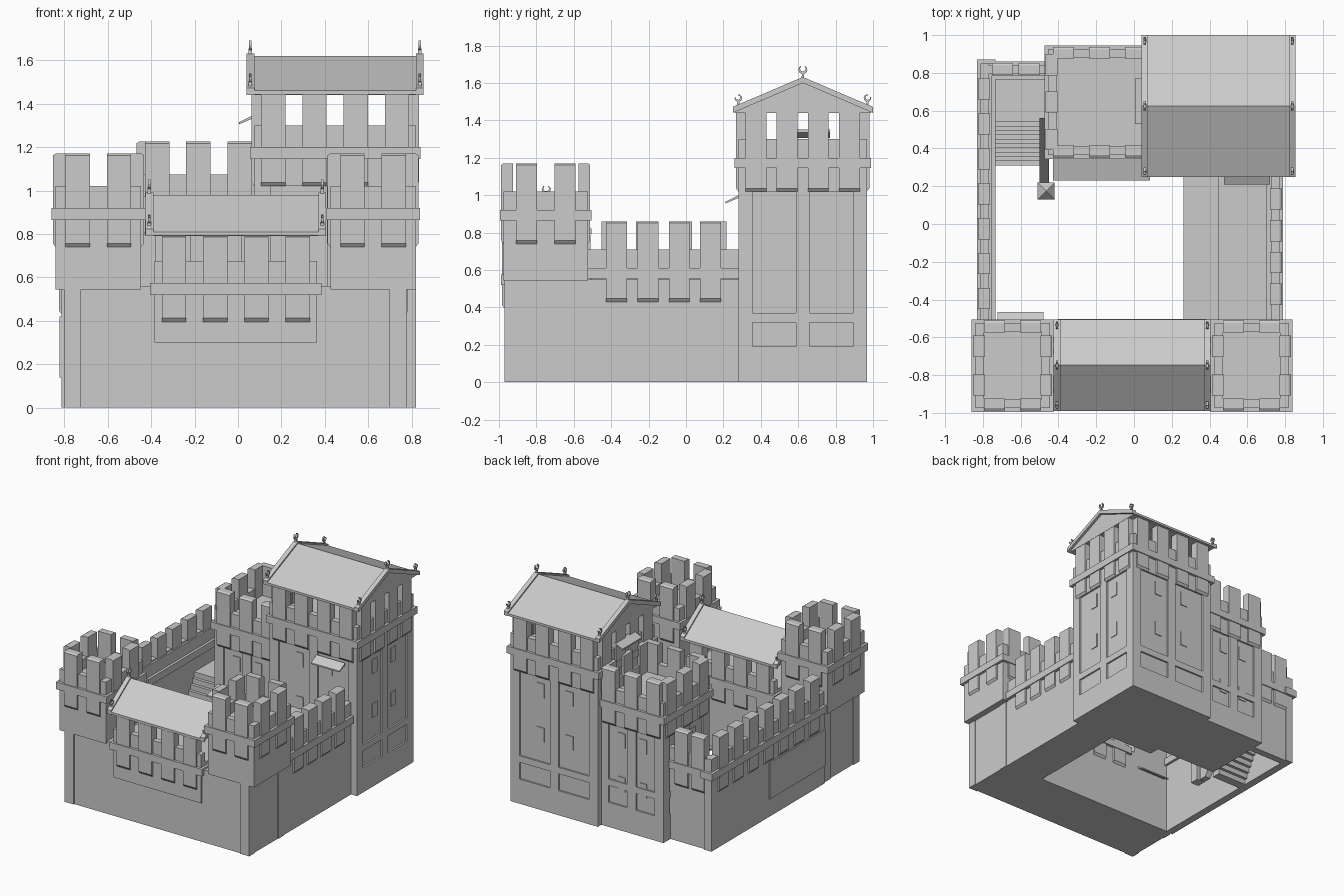
import bpy, bmesh, math
from mathutils import Matrix, Vector

if "Cube" in bpy.data.objects:
    bpy.data.objects.remove(bpy.data.objects["Cube"])

stone = bpy.data.materials.new("pale_stone")
stone.use_nodes = True
GREY = (0.6, 0.6, 0.6, 1)
stone.diffuse_color = GREY
stone.node_tree.nodes["Principled BSDF"].inputs["Base Color"].default_value = GREY

I = Matrix.Identity(4)
BACK, LEFT, FRONT, RIGHT = range(4)
ALL = (BACK, LEFT, FRONT, RIGHT)


def finish(name, bm):
    bmesh.ops.recalc_face_normals(bm, faces=bm.faces)
    me = bpy.data.meshes.new(name)
    bm.to_mesh(me)
    bm.free()
    me.materials.append(stone)
    ob = bpy.data.objects.new(name, me)
    bpy.context.collection.objects.link(ob)


def box(bm, x0, x1, y0, y1, z0, z1, m=I):
    centre = Vector((x0 + x1, y0 + y1, z0 + z1)) / 2
    scale = Matrix.Diagonal((x1 - x0, y1 - y0, z1 - z0, 1))
    bmesh.ops.create_cube(bm, size=1, matrix=m @ Matrix.Translation(centre) @ scale)


def prism(bm, profile, x0, x1, m=I):
    """Extrude a (y, z) profile along x."""
    a = [bm.verts.new(m @ Vector((x0, y, z))) for y, z in profile]
    b = [bm.verts.new(m @ Vector((x1, y, z))) for y, z in profile]
    n = len(a)
    bm.faces.new(a)
    bm.faces.new(b[::-1])
    for i in range(n):
        bm.faces.new((a[i], b[i], b[(i + 1) % n], a[(i + 1) % n]))


def side_frame(rect, side):
    """Frame at the middle of one side of a rectangle, +y pointing outward."""
    x0, x1, y0, y1 = rect
    w, d = (x1 - x0) / 2, (y1 - y0) / 2
    out, half = (d, w) if side in (BACK, FRONT) else (w, d)
    turn = Matrix.Rotation(side * math.pi / 2, 4, 'Z')
    mid = Matrix.Translation(((x0 + x1) / 2, (y0 + y1) / 2, 0))
    return mid @ turn @ Matrix.Translation((0, out, 0)), half


def merlons(bm, m, z, count, pitch, height=0.43, shift=0):
    profile = [(0, z), (0.013, z + 0.017), (0.013, z + height - 0.008),
               (0, z + height), (-0.05, z + height), (-0.05, z)]
    for i in range(count):
        c = (i - (count - 1) / 2) * pitch + shift
        prism(bm, profile, c - 0.056, c + 0.056, m)


def battlement(bm, rect, z, nx, px, ny, py, sides=ALL, height=0.43):
    """Parapet, string course and merlons round a rectangle."""
    x0, x1, y0, y1 = rect
    g = 0.02
    box(bm, x0 - g, x1 + g, y0 - g, y1 + g, z + 0.125, z + 0.18)
    for side in sides:
        m, half = side_frame(rect, side)
        box(bm, -half, half, -0.045, 0, z + 0.15, z + 0.28, m)
        n, p = (nx, px) if side in (BACK, FRONT) else (ny, py)
        merlons(bm, m, z, n, p, height)


def facade(bm, rect, side, z):
    """Plinth with two panels, three pilasters and four windows."""
    m, half = side_frame(rect, side)
    t = -0.014
    for a, b in ((0, 0.19), (0.32, 0.37)):
        box(bm, -half, half, t, 0, a, b, m)
    for a, b in ((-half, 0.075 - half), (-0.037, 0.037), (half - 0.075, half)):
        box(bm, a, b, t, 0, 0.19, 0.32, m)
        box(bm, a, b, t, 0, 0.37, z, m)
    for c in (-0.33 * half, 0.33 * half):
        for low in (z - 0.495, z - 0.155):
            box(bm, c - 0.031, c + 0.031, t, t + 0.007, low, low + 0.108, m)


def big_tower(name, rect, z, nx, px, ny, py, height, sides):
    bm = bmesh.new()
    x0, x1, y0, y1 = rect
    e = 0.013
    box(bm, x0 + e, x1 - e, y0 + e, y1 - e, 0, z + 0.02)
    box(bm, x0, x1, y0, y1, z, z + 0.2)
    for s in sides:
        facade(bm, rect, s, z)
    finish(name + "_body", bm)
    bm = bmesh.new()
    battlement(bm, rect, z, nx, px, ny, py, ALL, height)
    finish(name + "_battlement", bm)


def awning(name, rect, side, centre, half, z, reach=0.07):
    m, _ = side_frame(rect, side)
    bm = bmesh.new()
    prism(bm, [(0, z), (reach, z - 0.035), (reach, z - 0.045), (0, z - 0.015)],
          centre - half, centre + half, m)
    finish(name, bm)


def crescent(bm, x, y, z, tilt, size):
    """Horn-shaped ornament on a short stem."""
    m = Matrix.Translation((x, y, z))
    prism(bm, [(-0.008, -0.02), (0.008, -0.02), (0.005, size), (-0.005, size)], -0.008, 0.008, m)
    turn = m @ Matrix.Translation((0, 0, size * 1.7)) @ Matrix.Rotation(tilt, 4, 'X')
    arc = [math.radians(a) for a in range(-235, 56, 29)]
    outer = [(size * math.cos(a), size * math.sin(a)) for a in arc]
    inner = [(size * 0.62 * math.cos(a), size * (0.62 * math.sin(a) + 0.22)) for a in arc]
    prism(bm, outer + inner[::-1], -0.006, 0.006, turn)


def gable_roof(name, x0, x1, y0, y1, ze, zr):
    bm = bmesh.new()
    ym, e = (y0 + y1) / 2, 0.02

    def chevron(lift, drop):
        return [(y0, ze + 0.02 + lift), (ym, zr + lift), (y1, ze + 0.02 + lift),
                (y1, ze + 0.02 - drop), (ym, zr - drop), (y0, ze + 0.02 - drop)]

    box(bm, x0 + e, x1 - e, y0 + 0.012, y1 - 0.012, ze, ze + 0.02)
    prism(bm, [(y0 + e, ze + 0.01), (ym, zr - 0.01), (y1 - e, ze + 0.01)], x0 + e, x1 - e)
    prism(bm, chevron(0, 0.018), x0 + 0.005, x1 - 0.005)
    for a in (x0, x1 - 0.035):
        prism(bm, chevron(0.012, 0.02), a, a + 0.035)
    finish(name, bm)
    bm = bmesh.new()
    for x in (x0 + 0.017, x1 - 0.017):
        crescent(bm, x, ym, zr + 0.01, 0, 0.024)
        crescent(bm, x, y0 + 0.03, ze + 0.045, 0.7, 0.02)
        crescent(bm, x, y1 - 0.03, ze + 0.045, -0.7, 0.02)
    finish(name + "_ornaments", bm)


# Front range: solid base with corner pilasters
bm = bmesh.new()
box(bm, -0.795, 0.77, -0.962, -0.523, 0, 0.56)
for x in (-0.802, 0.697):
    box(bm, x, x + 0.078, -0.97, -0.9, 0, 0.56)
    box(bm, x, x + 0.078, -0.615, -0.545, 0, 0.56)
finish("front_range_base", bm)

# Front corner towers
for name, cx in (("left", 0.622), ("right", -0.643)):
    rect = (cx - 0.197, cx + 0.197, -0.975, -0.525)
    bm = bmesh.new()
    box(bm, *rect, 0.545, 0.94)
    battlement(bm, rect, 0.74, 2, 0.19, 2, 0.205)
    finish("front_" + name + "_tower", bm)

# Gatehouse between the towers
gate = (-0.385, 0.365, -0.97, -0.523)
bm = bmesh.new()
box(bm, *gate, 0.3, 0.6)
battlement(bm, gate, 0.395, 4, 0.19, 2, 0.2, (FRONT, BACK), 0.4)
finish("gatehouse", bm)
gable_roof("gatehouse_roof", -0.425, 0.405, -0.99, -0.505, 0.79, 0.98)

# Keep and rear tower
keep = (0.075, 0.82, 0.28, 0.968)
rear = (-0.455, 0.09, 0.365, 0.925)
big_tower("keep", keep, 1.02, 4, 0.19, 4, 0.166, 0.43, ALL)
big_tower("rear_tower", rear, 0.795, 3, 0.19, 3, 0.198, 0.43, (BACK, LEFT, FRONT))
gable_roof("keep_roof", 0.04, 0.855, 0.25, 1.0, 1.44, 1.62)

# Awnings over the doors
awning("keep_front_awning", keep, FRONT, -0.15, 0.122, 1.0)
awning("keep_side_awning", keep, LEFT, 0.025, 0.12, 1.35)
awning("tower_back_awning", (-0.84, -0.446, -0.975, -0.525), BACK, 0.043, 0.122, 0.45, 0.06)
awning("rear_tower_porch_roof", rear, FRONT, -0.01, 0.257, 0.5, 0.135)

# Wall on the left with its walkway
bm = bmesh.new()
box(bm, 0.445, 0.77, -0.53, 0.29, 0, 0.55)
box(bm, 0.262, 0.45, -0.53, 0.29, 0.5, 0.54)
battlement(bm, (0.72, 0.77, -0.53, 0.29), 0.43, 0, 0, 4, 0.168, (RIGHT,))
finish("left_wall", bm)

# Wall on the right and short wall at the back
bm = bmesh.new()
wall = (-0.812, -0.752, -0.53, 0.85)
box(bm, *wall, 0, 0.7)
battlement(bm, wall, 0.43, 0, 0, 7, 0.185, (LEFT,))
box(bm, -0.822, -0.81, -0.53, 0.15, 0.14, 0.42)
finish("right_wall", bm)
bm = bmesh.new()
back = (-0.812, -0.44, 0.785, 0.84)
box(bm, *back, 0, 0.7)
battlement(bm, back, 0.43, 2, 0.14, 0, 0, (BACK,))
finish("back_wall", bm)

# Courtyard stair, landing, railing and newel post
bm = bmesh.new()
steps, run, rise = 11, 0.023, 0.04
for i in range(steps):
    y = 0.31 + i * run
    box(bm, -0.752, -0.5, y, y + 2 * run, max(0, (i - 1) * rise), (i + 1) * rise)
box(bm, -0.752, -0.45, 0.56, 0.79, 0.38, steps * rise)
finish("courtyard_stair", bm)
bm = bmesh.new()
prism(bm, [(0.22, 0), (0.22, 0.14), (0.56, 0.56), (0.56, 0.4), (0.28, 0)], -0.5, -0.45)
finish("stair_railing", bm)
bm = bmesh.new()
box(bm, -0.5, -0.43, 0.14, 0.21, 0, 0.18)
bmesh.ops.create_cone(bm, cap_ends=True, segments=4, radius1=0.064, radius2=0, depth=0.05,
                      matrix=Matrix.Translation((-0.465, 0.175, 0.205))
                      @ Matrix.Rotation(math.pi / 4, 4, 'Z'))
finish("newel_post", bm)
